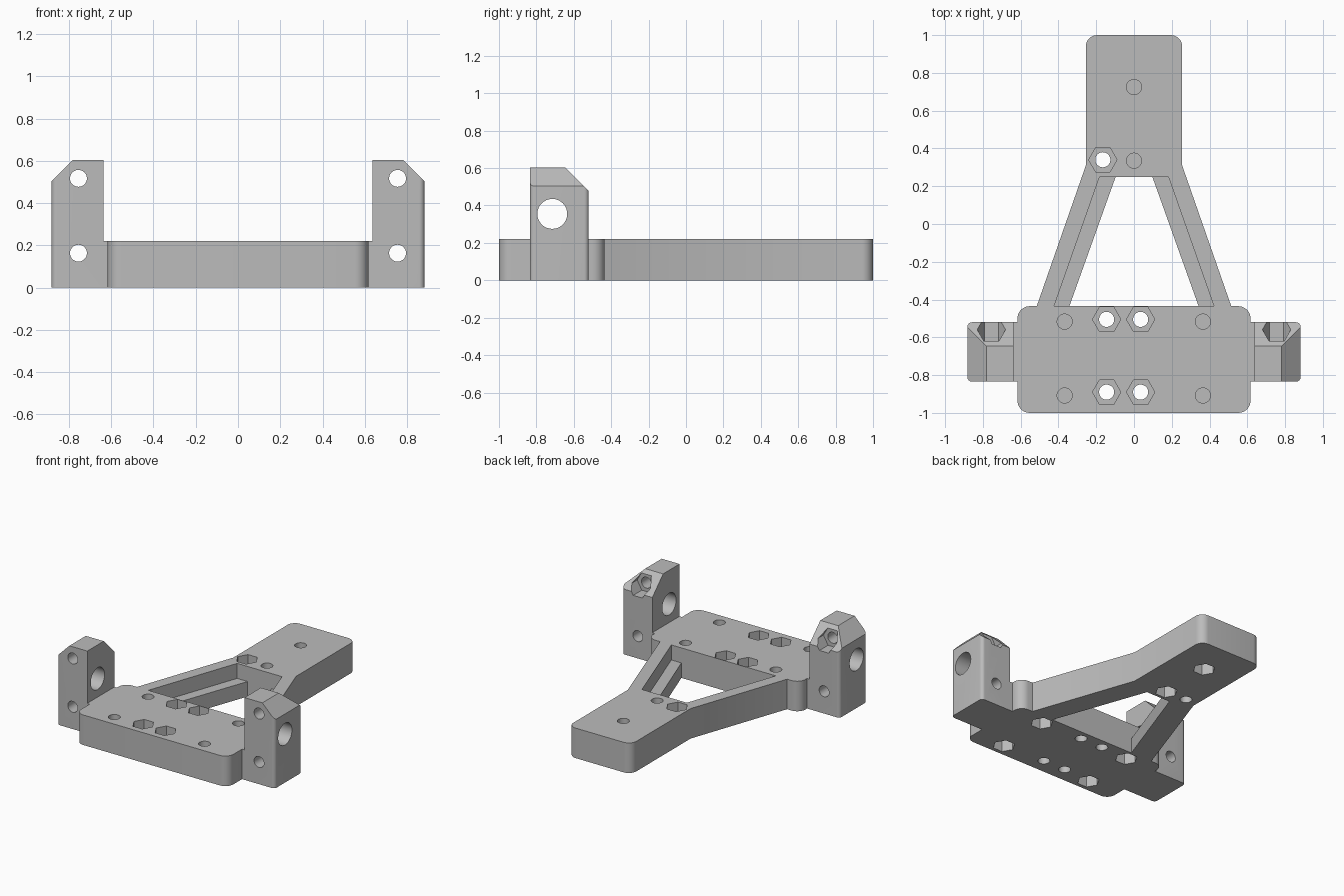
import bpy, bmesh, math
from mathutils import Vector, Matrix

if "Cube" in bpy.data.objects:
    bpy.data.objects.remove(bpy.data.objects["Cube"])

grey = bpy.data.materials.new("matte grey")
grey.use_nodes = True
grey.diffuse_color = (0.5, 0.5, 0.5, 1)
grey.node_tree.nodes["Principled BSDF"].inputs["Base Color"].default_value = (0.5, 0.5, 0.5, 1)

HEIGHT = 0.22
HOLE, NUT = 0.04, 0.075


def rounded(corners, steps=8):
    """Outline from (x, y, radius) corners, each replaced by an arc."""
    pts = []
    for i, (x, y, r) in enumerate(corners):
        p = Vector((x, y))
        if not r:
            pts.append(p)
            continue
        a = (Vector(corners[i - 1][:2]) - p).normalized()
        b = (Vector(corners[(i + 1) % len(corners)][:2]) - p).normalized()
        for k in range(steps + 1):
            t = k / steps * math.pi / 2
            pts.append(p + r * (a * (1 - math.sin(t)) + b * (1 - math.cos(t))))
    return pts


def prism(name, pts, low, high, axis="Z"):
    """Extrude an outline along an axis; X takes (y, z) points, Y takes (x, z)."""
    place = {"Z": lambda u, v, w: (u, v, w),
             "X": lambda u, v, w: (w, u, v),
             "Y": lambda u, v, w: (u, w, v)}[axis]
    bm = bmesh.new()
    rings = [[bm.verts.new(place(p[0], p[1], w)) for p in pts] for w in (low, high)]
    for ring in rings:
        bm.faces.new(ring)
    n = len(pts)
    for i in range(n):
        j = (i + 1) % n
        bm.faces.new((rings[0][i], rings[0][j], rings[1][j], rings[1][i]))
    bmesh.ops.recalc_face_normals(bm, faces=bm.faces)
    mesh = bpy.data.meshes.new(name)
    bm.to_mesh(mesh)
    bm.free()
    mesh.materials.append(grey)
    obj = bpy.data.objects.new(name, mesh)
    bpy.context.collection.objects.link(obj)
    return obj


def disc(u, v, r, sides=32):
    return [(u + r * math.cos(math.tau * k / sides), v + r * math.sin(math.tau * k / sides))
            for k in range(sides)]


def combine(target, tool, operation="DIFFERENCE"):
    mod = target.modifiers.new("combine", "BOOLEAN")
    mod.operation, mod.object, mod.solver = operation, tool, "EXACT"
    bpy.ops.object.select_all(action="DESELECT")
    bpy.context.view_layer.objects.active = target
    target.select_set(True)
    bpy.ops.object.modifier_apply(modifier=mod.name)
    bpy.data.objects.remove(tool)


def cut(target, pts, low, high, axis="Z"):
    combine(target, prism("cutter", pts, low, high, axis))


# Frame: base plate, tapering arms and neck in one outline
half = [(0.617, -1, 0.065), (0.617, -0.435, 0.065), (0.515, -0.435, 0),
        (0.255, 0.31, 0), (0.255, 1, 0.06)]
frame = prism("frame", rounded(half + [(-x, y, r) for x, y, r in reversed(half)]), 0, HEIGHT)

# Opening between the arms, wider above a ledge
for bottom, top, low in ((0.342, 0.097, -0.1), (0.423, 0.182, 0.11)):
    cut(frame, [(-bottom, -0.435), (bottom, -0.435), (top, 0.25), (-top, 0.25)], low, 0.4)

# Nut pockets on top with through holes
for x, y in ((-0.145, -0.505), (0.035, -0.505), (-0.145, -0.89), (0.035, -0.89), (-0.165, 0.34)):
    cut(frame, disc(x, y, HOLE), -0.1, 0.4)
    cut(frame, disc(x, y, NUT, 6), 0.12, 0.4)

# Screw holes on top, nut pockets underneath, thin web between them
for x, y in ((-0.367, -0.517), (0.365, -0.517), (-0.367, -0.908), (0.365, -0.908),
             (0, 0.725), (0, 0.335)):
    cut(frame, disc(x, y, HOLE), 0.115, 0.4)
    cut(frame, disc(x, y, NUT, 6), -0.1, 0.1)

# Side towers with chamfered tops, cross holes and a rear nut pocket
for s, side in ((1, "left"), (-1, "right")):
    outline = [(0.637, -0.835, 0), (0.882, -0.835, 0.025), (0.882, -0.52, 0.025), (0.637, -0.52, 0)]
    tower = prism(side + "_tower", [(s * p.x, p.y) for p in rounded(outline)], 0, 0.603)
    cut(tower, [(s * 0.782, 0.603), (s * 0.982, 0.403), (s * 0.982, 0.8), (s * 0.782, 0.8)],
        -1, 0, "Y")
    cut(tower, [(-0.645, 0.603), (-0.445, 0.403), (-0.445, 0.8), (-0.645, 0.8)],
        min(s * 0.5, s), max(s * 0.5, s), "X")
    for z in (0.163, 0.517):
        cut(tower, disc(s * 0.755, z, HOLE), -1, 0, "Y")
    cut(tower, disc(s * 0.755, 0.517, NUT, 6), -0.62, 0, "Y")
    cut(tower, disc(-0.715, 0.355, 0.08), min(s * 0.5, s), max(s * 0.5, s), "X")
    # Short bridge joining tower and plate
    bridge = [(s * x, y) for x, y in ((0.58, -0.835), (0.637, -0.835), (0.637, -0.52), (0.58, -0.52))]
    combine(frame, prism("bridge", bridge, 0, HEIGHT), "UNION")
    combine(frame, tower, "UNION")

bpy.ops.object.select_all(action="DESELECT")
frame.select_set(True)
bpy.context.view_layer.objects.active = frame
bpy.ops.object.shade_smooth_by_angle(angle=math.radians(30))
